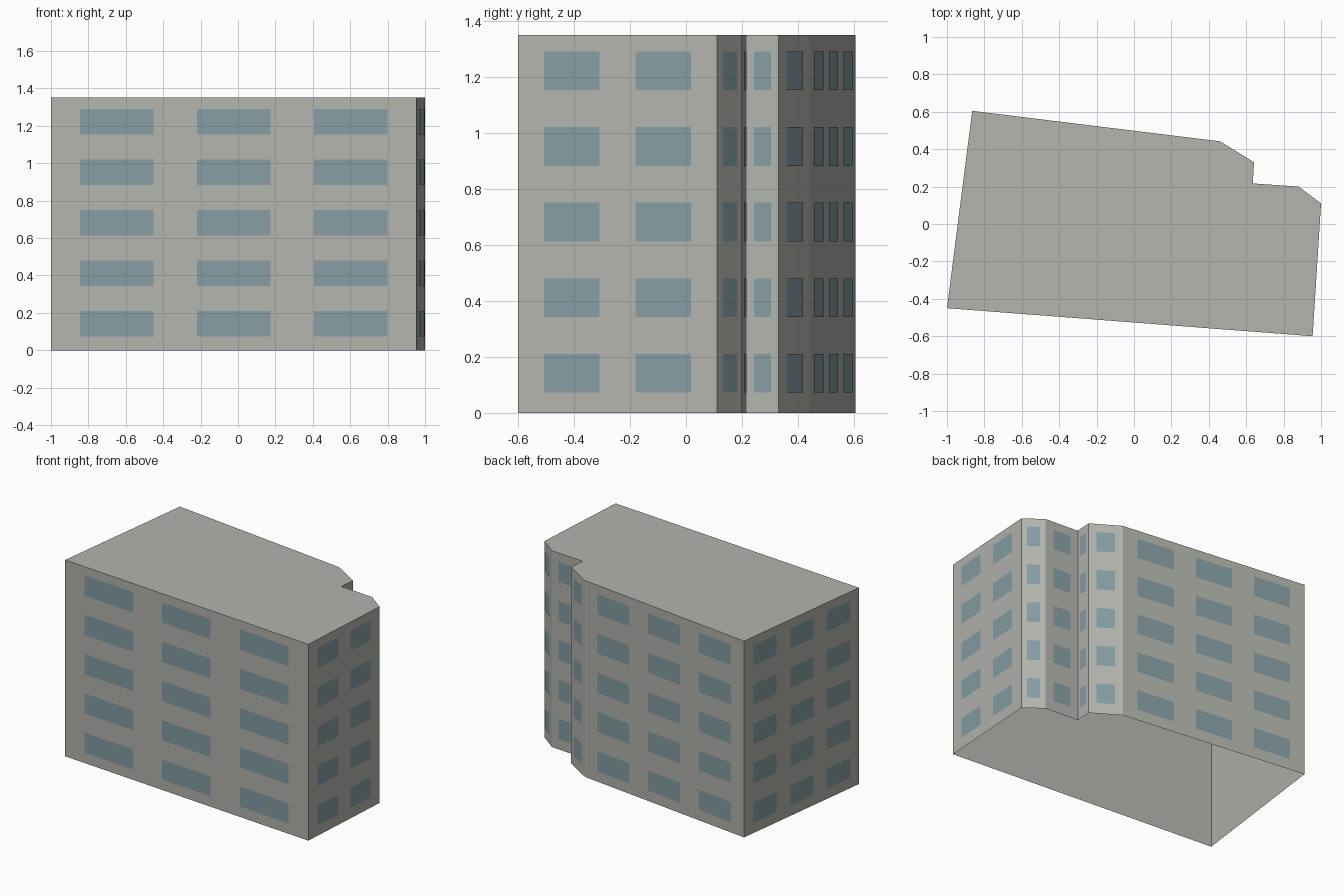
import bpy
import bmesh
from mathutils import Vector

if "Cube" in bpy.data.objects:
    bpy.data.objects.remove(bpy.data.objects["Cube"], do_unlink=True)

HEIGHT = 1.35
FLOORS = 5
STOREY = HEIGHT / FLOORS
SILL, WINDOW_HEIGHT = 0.073, 0.138
OFFSET = 0.003

# Footprint corners, counter-clockwise from the front right corner
FOOTPRINT = [(-1, -0.45), (0.955, -0.6), (1, 0.11), (0.88, 0.2),
             (0.635, 0.217), (0.642, 0.33), (0.46, 0.442), (-0.865, 0.605)]
# Windows per storey on each wall, starting with the front
WINDOWS = [3, 2, 1, 1, 1, 1, 3, 3]
# Window count -> (margin, width) as shares of the wall length
LAYOUT = {1: (0.23, 0.54), 2: (0.13, 0.28), 3: (0.08, 0.2)}


def make_material(name, colour):
    mat = bpy.data.materials.new(name)
    mat.use_nodes = True
    mat.diffuse_color = (*colour, 1)
    mat.node_tree.nodes["Principled BSDF"].inputs["Base Color"].default_value = (*colour, 1)
    return mat


def make_object(name, bm, mat):
    mesh = bpy.data.meshes.new(name)
    bm.to_mesh(mesh)
    bm.free()
    mesh.materials.append(mat)
    obj = bpy.data.objects.new(name, mesh)
    bpy.context.collection.objects.link(obj)
    return obj


def add_face(bm, points):
    return bm.faces.new([bm.verts.new(p) for p in points])


concrete = make_material("warm grey concrete", (0.45, 0.46, 0.42))
glass = make_material("blue grey glass", (0.235, 0.34, 0.37))

corners = [Vector((x, y, 0)) for x, y in FOOTPRINT]
up = Vector((0, 0, 1))

# Building shell: walls and flat roof, open underneath
bm = bmesh.new()
base = [bm.verts.new(c) for c in corners]
top = [bm.verts.new(c + up * HEIGHT) for c in corners]
for i in range(len(base)):
    j = (i + 1) % len(base)
    bm.faces.new((base[i], base[j], top[j], top[i]))
bm.faces.new(top)
make_object("building_shell", bm, concrete)

# Window panes: thin plates on every wall and storey
bm = bmesh.new()
for i, count in enumerate(WINDOWS):
    start, end = corners[i], corners[(i + 1) % len(corners)]
    along = end - start
    outward = along.cross(up).normalized() * OFFSET
    margin, width = LAYOUT[count]
    step = (1 - 2 * margin - width) / max(count - 1, 1)
    for column in range(count):
        a = start + along * (margin + column * step) + outward
        b = a + along * width
        for floor in range(FLOORS):
            low = up * (floor * STOREY + SILL)
            high = low + up * WINDOW_HEIGHT
            add_face(bm, (a + low, b + low, b + high, a + high))
make_object("window_panes", bm, glass)
